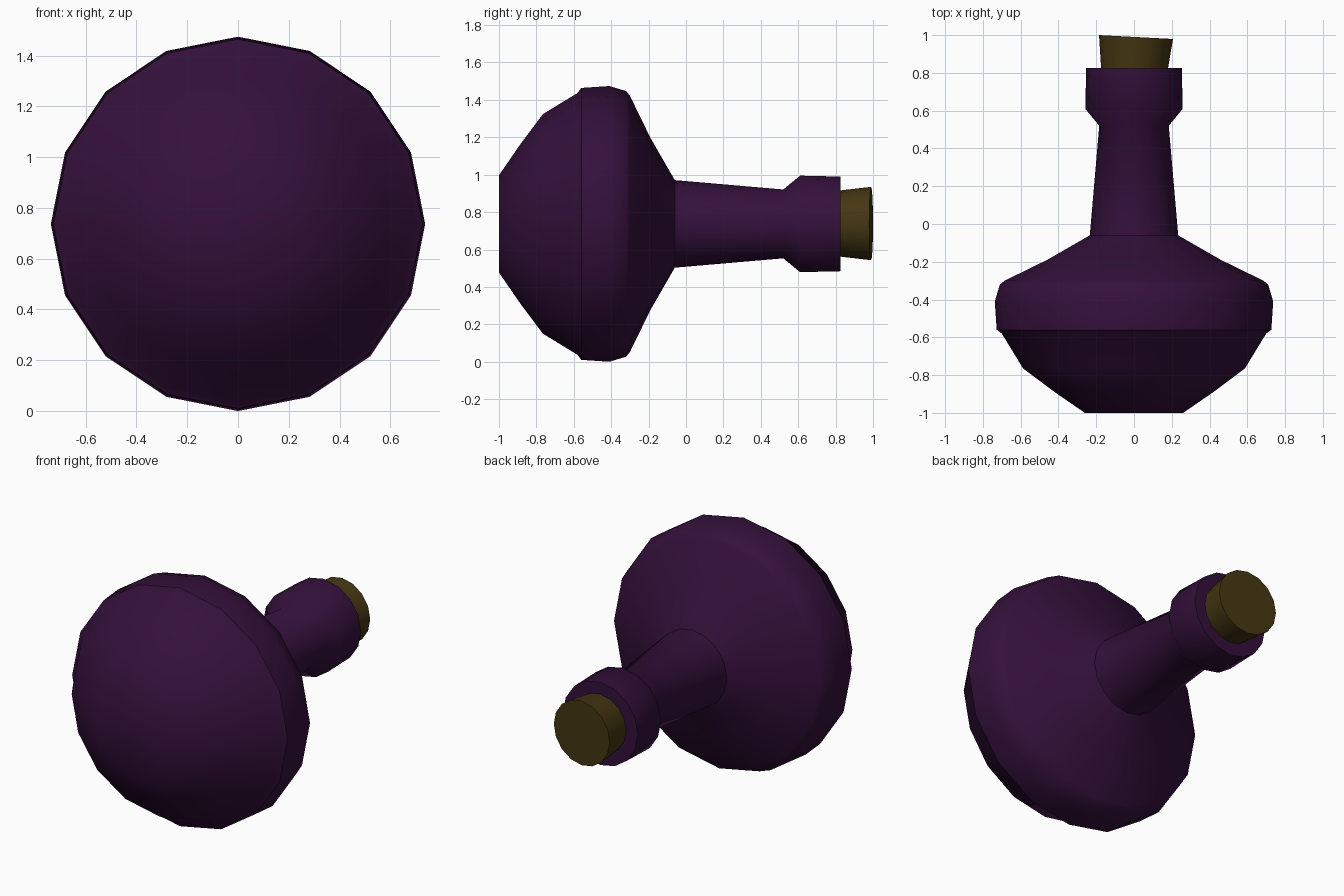
import bpy, bmesh, math
from mathutils import Matrix

SIDES = 16
CENTRE_Z = 0.737

default = bpy.data.objects.get("Cube")
if default:
    bpy.data.objects.remove(default, do_unlink=True)


def make_material(name, rgb):
    mat = bpy.data.materials.new(name)
    mat.use_nodes = True
    mat.diffuse_color = (*rgb, 1)
    bsdf = mat.node_tree.nodes["Principled BSDF"]
    bsdf.inputs["Base Color"].default_value = (*rgb, 1)
    bsdf.inputs["Roughness"].default_value = 0.8
    return mat


def lathe(name, profile, sharp_rings, mat):
    """Turn (distance, radius) points around the y axis, capping both ends."""
    bm = bmesh.new()
    rings = []
    for y, r in profile:
        angles = [2 * math.pi * i / SIDES for i in range(SIDES)]
        rings.append([bm.verts.new((r * math.cos(a), y, r * math.sin(a))) for a in angles])
    for a, b in zip(rings, rings[1:]):
        for i in range(SIDES):
            j = (i + 1) % SIDES
            bm.faces.new((a[i], a[j], b[j], b[i]))
    bm.faces.new(rings[0])
    bm.faces.new(rings[-1])
    bmesh.ops.recalc_face_normals(bm, faces=bm.faces)
    for f in bm.faces:
        f.smooth = True
    for k in sharp_rings:
        for i in range(SIDES):
            bm.edges.get((rings[k][i], rings[k][(i + 1) % SIDES])).smooth = False
    mesh = bpy.data.meshes.new(name)
    bm.to_mesh(mesh)
    bm.free()
    mesh.materials.append(mat)
    obj = bpy.data.objects.new(name, mesh)
    bpy.context.collection.objects.link(obj)
    obj.location.z = CENTRE_Z
    return obj


glass = make_material("dark purple glass", (0.034, 0.0052, 0.043))
cork_brown = make_material("olive brown cork", (0.058, 0.037, 0.006))

# Flask lying on its side: base, bowl, rim, shoulder, neck and lip
flask_profile = [
    (-1.0, 0.26), (-0.89, 0.42), (-0.765, 0.587), (-0.58, 0.70), (-0.56, 0.727),
    (-0.41, 0.737), (-0.32, 0.71), (-0.30, 0.685), (-0.19, 0.46), (-0.06, 0.234),
    (0.52, 0.184), (0.61, 0.258), (0.825, 0.253),
]
lathe("flask", flask_profile, [4, 9, 12], glass)

# Cork: flares outward and leans slightly to one side
cork = lathe("cork", [(-0.06, 0.17), (0.0, 0.177), (0.165, 0.196)], [0, 2], cork_brown)
cork.matrix_world = Matrix.Translation((0.002, 0.825, CENTRE_Z + 0.002)) @ Matrix.Rotation(math.radians(-3), 4, "Z")
